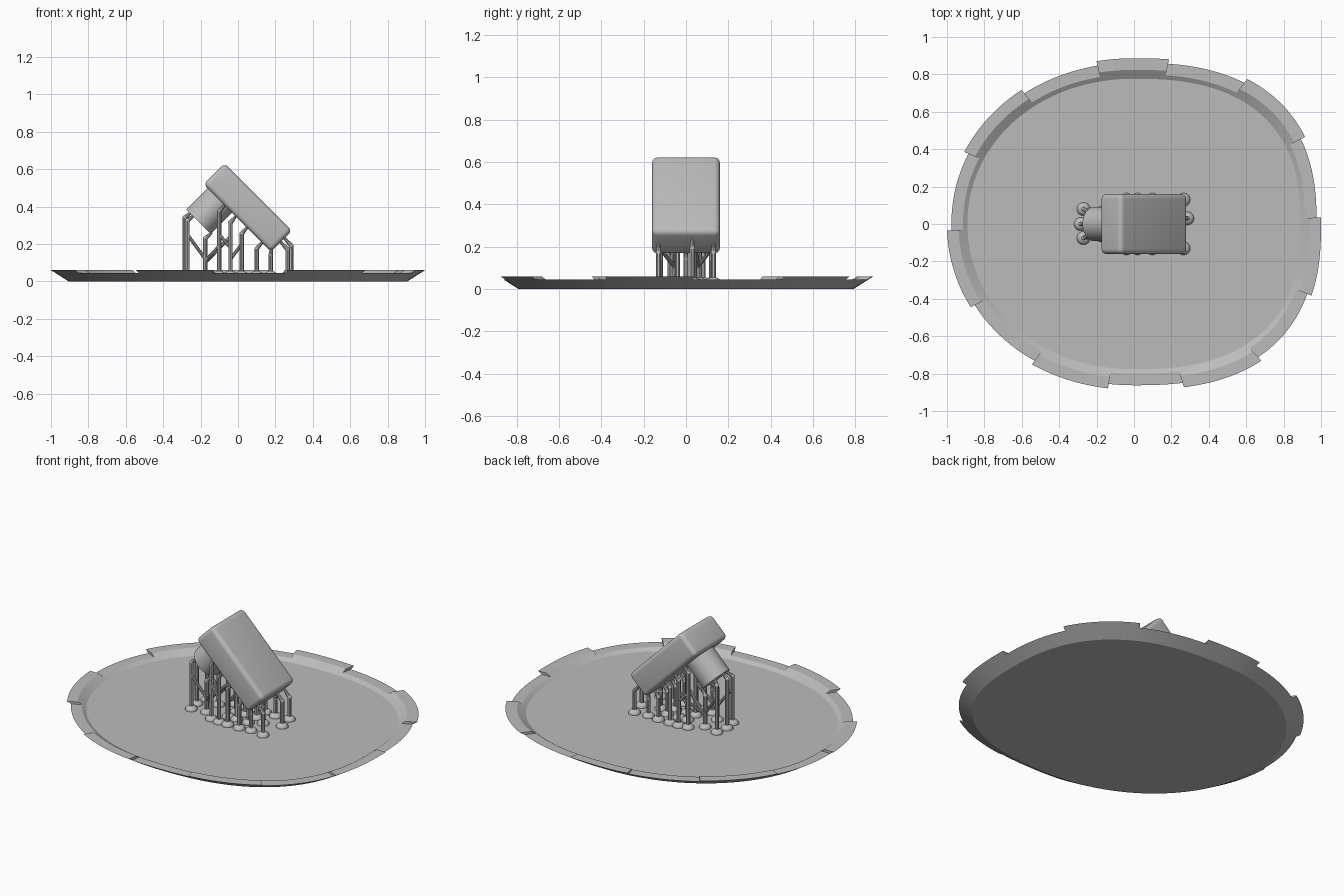
import bpy, bmesh, math
from mathutils import Vector, Matrix

cube = bpy.data.objects.get("Cube")
if cube:
    bpy.data.objects.remove(cube, do_unlink=True)

grey = bpy.data.materials.new("resin grey")
grey.use_nodes = True
grey.diffuse_color = (0.5, 0.5, 0.5, 1)
grey.node_tree.nodes["Principled BSDF"].inputs["Base Color"].default_value = (0.5, 0.5, 0.5, 1)


def finish(bm, name, angle=30):
    bmesh.ops.recalc_face_normals(bm, faces=bm.faces)
    mesh = bpy.data.meshes.new(name)
    bm.to_mesh(mesh)
    bm.free()
    obj = bpy.data.objects.new(name, mesh)
    bpy.context.collection.objects.link(obj)
    mesh.materials.append(grey)
    bpy.ops.object.select_all(action='DESELECT')
    obj.select_set(True)
    bpy.context.view_layer.objects.active = obj
    bpy.ops.object.shade_smooth_by_angle(angle=math.radians(angle))
    return obj


# Oval tray with a flared rim and seven raised rim tabs
RIM_TOP, RIM_LOW, FLOOR, FLARE, WALL = 0.06, 0.045, 0.03, 0.095, 0.062


def oval(deg, z, inset=0.0):
    """Point on the flared oval at a height, moved inward by inset."""
    off = FLARE * (1 - z / RIM_TOP) + inset
    c, s = math.cos(math.radians(deg)), math.sin(math.radians(deg))
    p = 2.5 if c > 0 else 2.05
    r = (abs(c / (1 - off)) ** p + abs(s / (0.886 - off)) ** p) ** (-1 / p)
    return (r * c, r * s, z)


def sweep(bm, angles, profile, closed):
    rings = [[bm.verts.new(oval(a, z, i)) for z, i in profile] for a in angles]
    n = len(profile)
    pairs = list(zip(rings, rings[1:]))
    if closed:
        pairs.append((rings[-1], rings[0]))
    for a, b in pairs:
        for k in range(n - 1 if closed else n):
            j = (k + 1) % n
            bm.faces.new((a[k], b[k], b[j], a[j]))
    if closed:
        bm.faces.new([r[0] for r in rings])
        bm.faces.new([r[-1] for r in rings])
    else:
        bm.faces.new(rings[0])
        bm.faces.new(rings[-1])


bm = bmesh.new()
sweep(bm, [i * 2 for i in range(180)],
      [(0, 0), (RIM_LOW, 0), (RIM_LOW, WALL), (FLOOR, WALL)], True)
finish(bm, "tray", 20)

tabs = [(78, 103), (27, 52), (-22, 2), (-73, -47), (-126, -99), (-178, -153), (130, 157)]
bm = bmesh.new()
for start, end in tabs:
    sweep(bm, [start + (end - start) * i / 12 for i in range(13)],
          [(RIM_LOW, 0), (RIM_TOP, 0), (RIM_TOP, WALL), (RIM_LOW, WALL)], False)
finish(bm, "rim_tabs", 20)

# Tilted rounded block
tilt = Matrix.Rotation(math.radians(45), 4, 'Y')
bm = bmesh.new()
bmesh.ops.create_cube(bm, size=1)
bmesh.ops.scale(bm, vec=(0.51, 0.32, 0.16), verts=bm.verts)
bmesh.ops.bevel(bm, geom=bm.edges[:], offset=0.026, segments=5, profile=0.5, affect='EDGES')
bmesh.ops.transform(bm, matrix=Matrix.Translation((0.0525, 0, 0.395)) @ tilt, verts=bm.verts)
finish(bm, "tilted_block", 40)

# Round stem on the underside of the block
bm = bmesh.new()
bmesh.ops.create_cone(bm, cap_ends=True, segments=48, radius1=0.092, radius2=0.092, depth=0.18)
bmesh.ops.transform(bm, matrix=Matrix.Translation((-0.147, 0, 0.383)) @ tilt, verts=bm.verts)
finish(bm, "stem")


# Print supports: pillar, bent tapering tip and domed foot
def rod(bm, a, b, r1, r2):
    a, b = Vector(a), Vector(b)
    d = b - a
    m = Matrix.Translation((a + b) / 2) @ d.to_track_quat('Z', 'Y').to_matrix().to_4x4()
    bmesh.ops.create_cone(bm, cap_ends=True, segments=10, radius1=r1, radius2=r2,
                          depth=d.length, matrix=m)


def ball(bm, at, r, squash=1.0):
    bmesh.ops.create_uvsphere(bm, u_segments=16, v_segments=8, radius=r,
                              matrix=Matrix.Translation(at) @ Matrix.Diagonal((1, 1, squash, 1)))


supports = []
# under the stem end
for x, y in [(-0.27, 0.08), (-0.285, 0), (-0.27, -0.075), (-0.175, 0.06), (-0.175, -0.06)]:
    tx = x + 0.035
    supports.append((x, y, 0.065 - x - 0.01, tx, y * 0.7, 0.11 - tx + 0.01))
# under the sloping underside of the block
for x in (-0.1, -0.04, 0.02, 0.1):
    for y in ((-0.13, -0.04, 0.04, 0.13) if x > -0.1 else (-0.12, 0.12)):
        supports.append((x, y, 0.275 - x, x + 0.03, y, 0.31 - x))
# below the lowest edge and against the lower end
for y in (-0.12, 0, 0.12):
    supports.append((0.175, y, 0.14, 0.18, y, 0.19))
for x, y in [(0.265, -0.13), (0.285, 0.03), (0.265, 0.13)]:
    supports.append((x, y, x - 0.095, x - 0.04, y, x - 0.05))

pillars, feet = bmesh.new(), bmesh.new()
for x, y, bend, tx, ty, tz in supports:
    rod(pillars, (x, y, FLOOR), (x, y, bend), 0.0125, 0.0125)
    ball(pillars, (x, y, bend), 0.0125)
    rod(pillars, (x, y, bend), (tx, ty, tz), 0.0125, 0.007)
    ball(feet, (x, y, FLOOR), 0.036, 0.75)
finish(pillars, "support_pillars")
finish(feet, "support_feet")

# Diagonal braces between pillars
bm = bmesh.new()
for s in (-1, 1):
    for a, b in [((-0.27, 0.077, 0.25), (-0.175, 0.06, 0.12)),
                 ((-0.175, 0.06, 0.11), (-0.1, 0.12, 0.19)),
                 ((-0.1, 0.12, 0.25), (-0.04, 0.13, 0.18)),
                 ((-0.04, 0.04, 0.12), (0.02, 0.04, 0.2)),
                 ((-0.175, 0.06, 0.1), (-0.04, 0.04, 0.24))]:
        rod(bm, (a[0], s * a[1], a[2]), (b[0], s * b[1], b[2]), 0.009, 0.009)
finish(bm, "support_braces")
